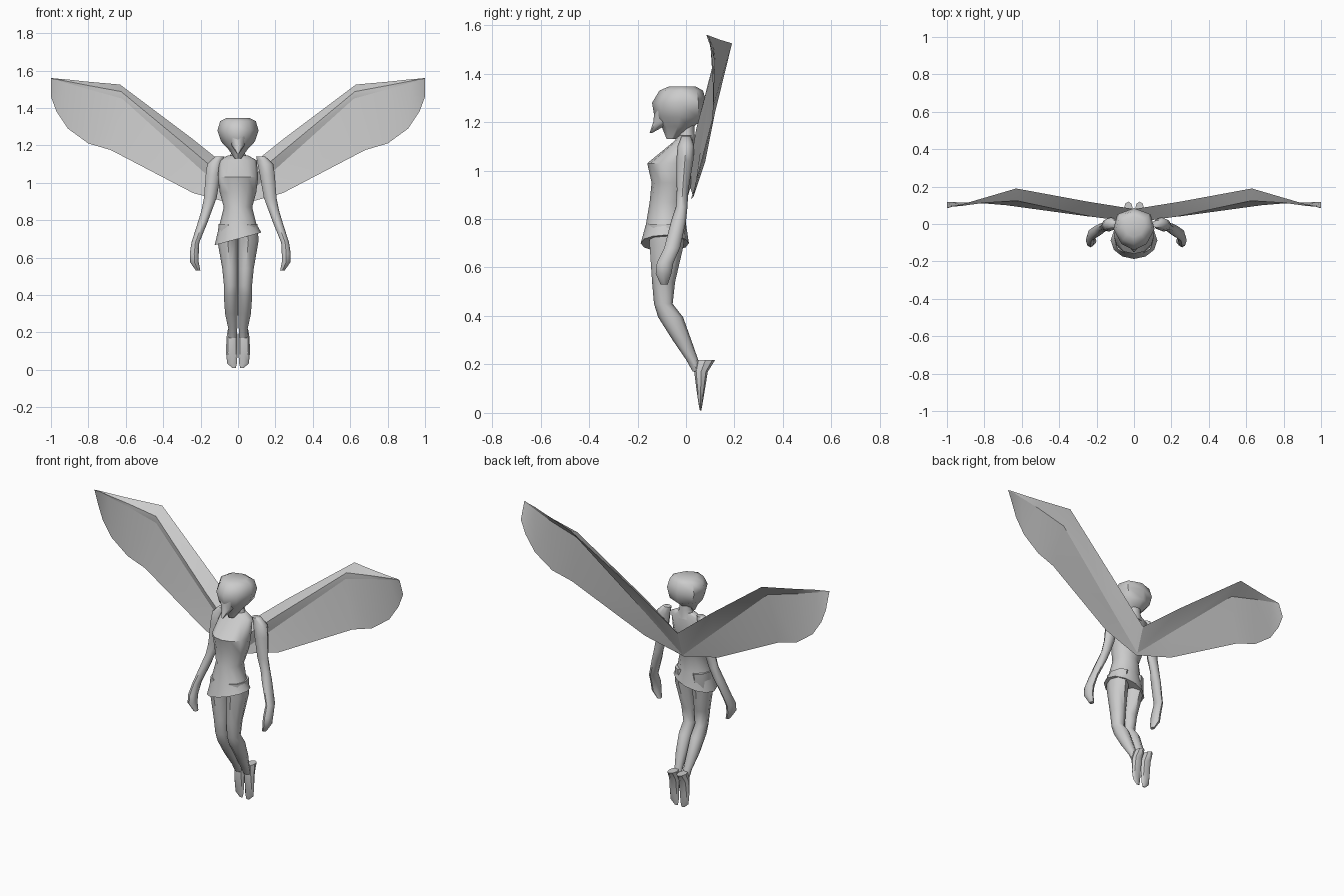
import bpy, bmesh, math
from mathutils import Vector

cube = bpy.data.objects.get("Cube")
if cube:
    bpy.data.objects.remove(cube, do_unlink=True)

grey = bpy.data.materials.new("plain grey")
grey.use_nodes = True
tone = (0.6, 0.6, 0.6, 1)
grey.diffuse_color = tone
grey.node_tree.nodes["Principled BSDF"].inputs["Base Color"].default_value = tone


def finish(name, bm, angle=50):
    """Turn a bmesh into a smooth shaded object."""
    bmesh.ops.recalc_face_normals(bm, faces=bm.faces)
    mesh = bpy.data.meshes.new(name)
    bm.to_mesh(mesh)
    bm.free()
    mesh.materials.append(grey)
    obj = bpy.data.objects.new(name, mesh)
    bpy.context.collection.objects.link(obj)
    bpy.ops.object.select_all(action='DESELECT')
    obj.select_set(True)
    bpy.context.view_layer.objects.active = obj
    bpy.ops.object.shade_smooth_by_angle(angle=math.radians(angle))
    return obj


def loft(name, rings, sides=8, side=1, shift=0, pinch=0, tilt=0, angle=50):
    """Skin elliptical rings given as (x, front y, back y, z, half width)."""
    bm = bmesh.new()
    rows = []
    for i, (cx, front, back, z, half) in enumerate(rings):
        row = []
        for k in range(sides):
            a = math.tau * k / sides - math.pi / 2
            x = half * math.cos(a) * (1 + pinch * math.sin(a))
            y = (front + back) / 2 + (back - front) / 2 * math.sin(a)
            drop = tilt * x if i == len(rings) - 1 else 0
            row.append(bm.verts.new((side * (cx + x) + shift, y, z + drop)))
        rows.append(row)
    for a, b in zip(rows, rows[1:]):
        for k in range(sides):
            n = (k + 1) % sides
            bm.faces.new((a[k], a[n], b[n], b[k]))
    bm.faces.new(rows[0])
    bm.faces.new(rows[-1])
    return finish(name, bm, angle)


# Head, swept fringe and neck
loft("head", [
    (0, -.07, .04, 1.347, .06),
    (0, -.11, .07, 1.33, .095),
    (0, -.14, .085, 1.28, .11),
    (0, -.13, .08, 1.22, .09),
    (0, -.10, .03, 1.18, .052),
    (0, -.08, -.04, 1.13, .018),
], pinch=.2)
loft("fringe", [
    (0, -.13, -.03, 1.25, .05),
    (0, -.135, -.06, 1.20, .034),
    (0, -.15, -.14, 1.155, .006),
])
loft("neck", [
    (0, -.035, .035, 1.22, .04),
    (0, -.03, .035, 1.16, .036),
    (0, -.04, .04, 1.11, .06),
])

# Tunic with a slanted hem
loft("tunic", [
    (0, -.03, .03, 1.145, .055),
    (0, -.05, .035, 1.12, .10),
    (0, -.16, .04, 1.03, .108),
    (0, -.142, .025, .95, .098),
    (0, -.15, 0, .87, .076),
    (0, -.165, 0, .78, .098),
    (0, -.187, .012, .70, .125),
], sides=12, tilt=.27)

leg_rings = [
    (.052, -.155, 0, .78, .052),
    (.055, -.15, -.01, .69, .055),
    (.042, -.14, -.045, .54, .042),
    (.038, -.132, -.055, .45, .037),
    (.038, -.115, -.012, .395, .038),
    (.035, -.055, .022, .30, .034),
    (.028, 0, .05, .22, .024),
    (.028, .028, .065, .17, .022),
]
foot_rings = [
    (.03, .04, .12, .218, .024),
    (.032, .034, .09, .17, .03),
    (.033, .044, .077, .09, .031),
    (.032, .052, .068, .035, .026),
    (.022, .057, .063, .01, .01),
]
arm_rings = [
    (.11, -.02, .02, 1.14, .025),
    (.135, -.035, .035, 1.10, .042),
    (.145, -.04, .03, 1.04, .04),
    (.16, -.038, .01, .92, .034),
    (.18, -.042, .006, .85, .028),
    (.20, -.062, 0, .79, .026),
    (.24, -.09, -.025, .68, .021),
    (.246, -.12, -.052, .62, .024),
    (.245, -.125, -.06, .575, .023),
    (.225, -.105, -.075, .53, .012),
]

# Wing stations: bone ridge, bone underside, trailing edge
wing_stations = [
    ((0, .08, 1.04), (0, .03, .89), (0, .02, .88)),
    ((.25, .12, 1.24), (.22, .06, 1.09), (.24, .04, .945)),
    ((.63, .19, 1.525), (.62, .12, 1.45), (.68, .10, 1.175)),
    ((.80, .14, 1.54), (.80, .115, 1.50), (.80, .11, 1.21)),
    ((.92, .105, 1.553), (.92, .10, 1.535), (.91, .115, 1.29)),
    ((.97, .095, 1.557), (.97, .095, 1.55), (.97, .117, 1.38)),
    ((1, .085, 1.56), (1, .086, 1.555), (1, .118, 1.46)),
]


def wing(name, side):
    """Hollow folded bone along the top with a thin membrane below."""
    bm = bmesh.new()
    rows = []
    for station in wing_stations:
        ridge, under, trail = (Vector(p) for p in station)
        front = (ridge + under) / 2
        front.y -= (ridge - under).length * .3
        row = []
        for p in (ridge, front, under, trail):
            row.append(bm.verts.new((side * p.x, p.y, p.z)))
        rows.append(row)
    for a, b in zip(rows, rows[1:]):
        for i, j in ((0, 1), (1, 2), (2, 0), (2, 3)):
            bm.faces.new((a[i], a[j], b[j], b[i]))
    finish(name, bm)


# Paired limbs and wings
for label, side in (("left", 1), ("right", -1)):
    loft(label + "_leg", leg_rings, side=side)
    loft(label + "_foot", foot_rings, side=side, angle=35)
    loft(label + "_arm", arm_rings, side=side, shift=.012)
    wing(label + "_wing", side)
